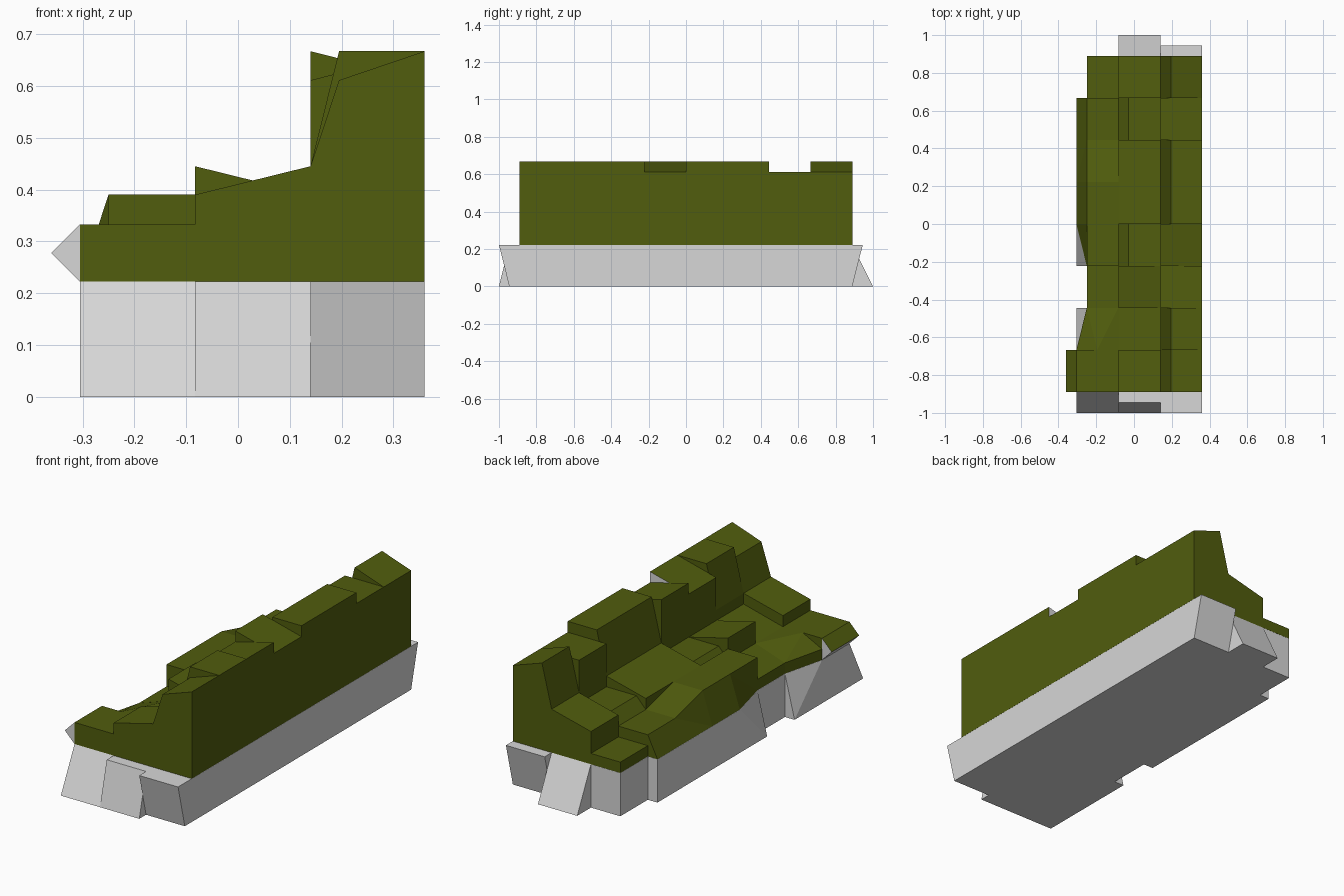
import bpy, bmesh

if "Cube" in bpy.data.objects:
    bpy.data.objects.remove(bpy.data.objects["Cube"])

U = 2 / 9          # cell length along y
T = U              # height of the rock base
A, B, C, D = -0.305, -0.083, 0.14, 0.36   # column borders in x


def material(name, col):
    m = bpy.data.materials.new(name)
    m.diffuse_color = (*col, 1)
    m.use_nodes = True
    m.node_tree.nodes["Principled BSDF"].inputs["Base Color"].default_value = m.diffuse_color
    return m


moss = material("moss_green", (0.082, 0.109, 0.004))
rock = material("pale_grey_rock", (0.68, 0.68, 0.68))


def new_object(name, bm, mats):
    bmesh.ops.recalc_face_normals(bm, faces=bm.faces)
    me = bpy.data.meshes.new(name)
    bm.to_mesh(me)
    bm.free()
    for m in mats:
        me.materials.append(m)
    ob = bpy.data.objects.new(name, me)
    bpy.context.collection.objects.link(ob)
    return ob


def loft(bm, front, y0, back, y1):
    """Closed solid between two (x, z) profiles; returns its end faces."""
    f = [bm.verts.new((x, y0, z)) for x, z in front]
    b = [bm.verts.new((x, y1, z)) for x, z in back]
    n = len(f)
    for i in range(n):
        j = (i + 1) % n
        quad = bm.faces.new((f[i], f[j], b[j], b[i]))
        v = [p.co for p in quad.verts]
        nrm = (v[1] - v[0]).cross(v[2] - v[0])
        if nrm.length > 0 and abs(nrm.normalized().dot(v[3] - v[0])) > 1e-4:
            bmesh.ops.triangulate(bm, faces=[quad])
    return bm.faces.new(f[::-1]), bm.faces.new(b)


def y_of(i):
    return -4 * U + i * U


LO, M1, M2, M3, M4, H1, H2 = 0.2775, 0.333, 0.39, 0.417, 0.445, 0.611, 0.667

# Ridge: tall back column, one top profile per cell from front to back
E = 0.195
flat = [(C, M4), (E, H2), (D, H2)]
ridge = [
    [(C, M4), (E, H1), (D, H2)],
    flat,
    [(C, H1), (D, H2)],
    [(C, H2), (D, H1)],
    flat,
    flat,
    [(C, H1), (D, H1)],
    [(C, M4), (E, H2), (D, H1)],
]
bm = bmesh.new()
for i, p in enumerate(ridge):
    prof = [(C, T)] + p + [(D, T)]
    caps = loft(bm, prof, y_of(i), prof, y_of(i + 1))
    if i == 2:
        caps[1].material_index = 1      # bare stone gap
new_object("moss_ridge", bm, [moss, rock])

# Middle shelf
rise = [(B, M2), (C, M4)]
step = [(B, M1), (-0.03, M2), (C, M2)]
shelf = [rise, [(B, M1), (C, M2)], [(B, M4), (C, M2)], step,
         rise, rise, step, rise]
bm = bmesh.new()
for i, p in enumerate(shelf):
    prof = [(B, T)] + p + [(C, T)]
    loft(bm, prof, y_of(i), prof, y_of(i + 1))
new_object("moss_middle_shelf", bm, [moss])

# Lower shelf: (front, back) profiles per cell as outer foot, outer top, inner z
I = -0.25


def low(foot, top, *rest):
    return [(foot, T), top, *rest, (B, T)]


slope_a = low(A, (I, M1), (B, M1))
slope_b = low(A, (I, M2), (B, M2))
thin = low(I, (I, LO), (B, LO))
block = low(A, (A, M1), (B, M1))
dip = low(I, (I, LO), (B, M1))
lower = [
    (block, block),
    (low(A, (A, LO), (-0.195, M1), (B, M1)), low(I, (I, LO), (-0.195, 0.295), (B, M1))),
    (dip, dip),
    (low(I, (I, M2), (B, M2)), slope_b),
    (slope_b, slope_b),
    (slope_b, slope_a),
    (slope_a, slope_a),
    (thin, thin),
]
bm = bmesh.new()
for i, (f, b) in enumerate(lower):
    loft(bm, f, y_of(i), b, y_of(i + 1))
new_object("moss_lower_shelf", bm, [moss])

# Overhanging lip on the front cell: green on top, stone elsewhere
bm = bmesh.new()
lip = [(A, T), (-0.36, LO), (A, M1)]
loft(bm, lip, y_of(0), lip, y_of(1))
ob = new_object("overhanging_lip", bm, [moss, rock])
for p in ob.data.polygons:
    p.material_index = 0 if p.normal.z > 0.1 else 1

# Rock base: left outline (top x, bottom x) at both ends of each cell
base_left = [((A, A), (A, A)), ((A, A), (I, A)), ((I, I), (I, I)), ((I, A), (A, A)),
             ((A, A), (A, A)), ((A, A), (A, A)), ((A, A), (A, A)), ((I, I), (I, I))]


def slab(top, bottom):
    return [(bottom, 0), (top, T - 0.0005), (D, T - 0.0005), (D, 0)]


bm = bmesh.new()
for i, (f, b) in enumerate(base_left):
    loft(bm, slab(*f), y_of(i), slab(*b), y_of(i + 1))
new_object("rock_base", bm, [rock])

# Rock buttresses at both ends: x range, body y, top y, bottom y
Y = 4 * U
for k, (x0, x1, y, yt, yb) in enumerate([
        (A, B, -Y, -Y, -1), (B, C, -Y, -0.945, -1), (C, D, -Y, -1, -0.945),
        (B, C, Y, Y, 1), (C, D, Y, 0.945, Y)]):
    pts = [(y, 0), (yb, 0), (yt, T), (y, T)]
    pts = [p for n, p in enumerate(pts) if p not in pts[:n]]
    bm = bmesh.new()
    l = [bm.verts.new((x0, *p)) for p in pts]
    r = [bm.verts.new((x1, *p)) for p in pts]
    bm.faces.new(l)
    bm.faces.new(r[::-1])
    for i in range(len(pts)):
        j = (i + 1) % len(pts)
        bm.faces.new((l[i], r[i], r[j], l[j]))
    new_object(f"rock_buttress_{k + 1}", bm, [rock])
